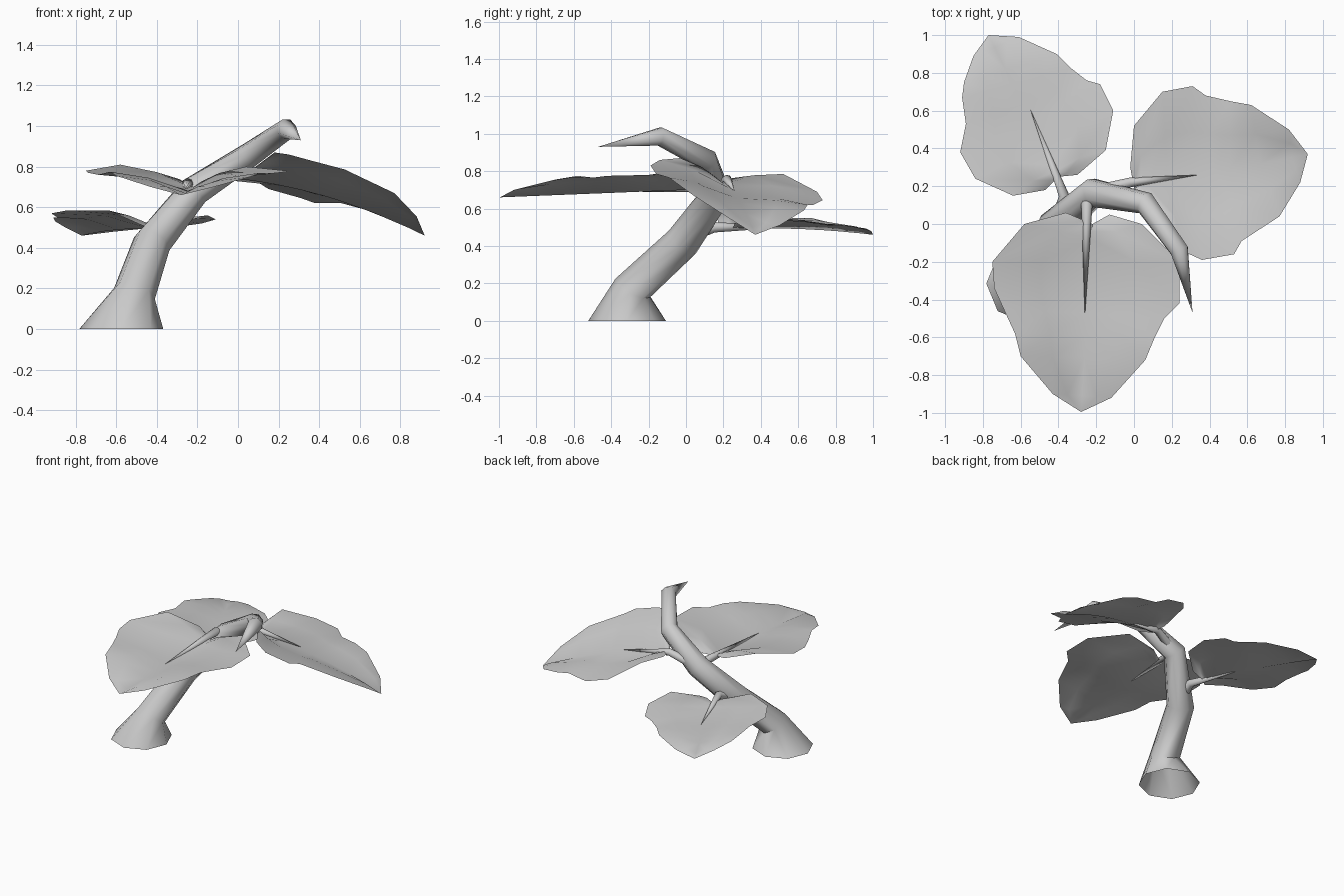
import bpy, bmesh, math
from mathutils import Vector as V

if "Cube" in bpy.data.objects:
    bpy.data.objects.remove(bpy.data.objects["Cube"])


def finish(name, bm, angle):
    me = bpy.data.meshes.new(name)
    bm.to_mesh(me)
    bm.free()
    ob = bpy.data.objects.new(name, me)
    bpy.context.collection.objects.link(ob)
    bpy.ops.object.select_all(action='DESELECT')
    bpy.context.view_layer.objects.active = ob
    ob.select_set(True)
    bpy.ops.object.shade_smooth_by_angle(angle=math.radians(angle))
    return ob


def tube(name, path, radii, sides=8, flat_base=False):
    """Tapered tube along a path; the last point is a pointed tip."""
    bm = bmesh.new()
    pts = [V(p) for p in path]
    rings = []
    side = V((1, 0, 0))
    for i, r in enumerate(radii):
        a = (pts[i] - pts[i - 1]).normalized() if i else V()
        t = (a + (pts[i + 1] - pts[i]).normalized()).normalized()
        if i == 0 and flat_base:
            t = V((0, 0, 1))
        side = (side - t * side.dot(t)).normalized()
        up = t.cross(side)
        rings.append([bm.verts.new(pts[i] + r * (side * math.cos(k * math.tau / sides)
                      + up * math.sin(k * math.tau / sides))) for k in range(sides)])
    for a, b in zip(rings, rings[1:]):
        for k in range(sides):
            j = (k + 1) % sides
            bm.faces.new((a[k], a[j], b[j], b[k]))
    tip = bm.verts.new(pts[-1])
    for k in range(sides):
        bm.faces.new((rings[-1][k], rings[-1][(k + 1) % sides], tip))
    return finish(name, bm, 60)


def leaf(name, base, tip, left, right, arch=0.0, bulge=0.02):
    """Single-sided leaf folded along its midrib, edges listed from base to tip."""
    bm = bmesh.new()
    base, tip = V(base), V(tip)
    axis = tip - base
    left, right = [V(p) for p in left], [V(p) for p in right]
    rib = []
    for l, r in zip(left, right):
        t = ((l + r) / 2 - base).dot(axis) / axis.length_squared
        t = max(0.04 * (len(rib) + 1), min(0.96, t))
        rib.append(bm.verts.new(base + axis * t + V((0, 0, arch * 4 * t * (1 - t)))))
    b, e = bm.verts.new(base), bm.verts.new(tip)
    for edge in (left, right):
        outer = [bm.verts.new(p) for p in edge]
        inner = [bm.verts.new((m.co + p) / 2 + V((0, 0, bulge))) for m, p in zip(rib, edge)]
        for near, far in ((rib, inner), (inner, outer)):
            for i in range(len(edge) - 1):
                bm.faces.new((near[i], near[i + 1], far[i + 1], far[i]))
            bm.faces.new((b, near[0], far[0]))
            bm.faces.new((e, far[-1], near[-1]))
    for f in bm.faces:
        f.normal_update()
        if f.normal.z < 0:
            f.normal_flip()
    return finish(name, bm, 60)


# Leaning trunk with flared open foot and pointed shoot
tube("trunk",
     [(-.575, -.315, 0), (-.51, -.285, .175), (-.425, -.02, .42), (-.215, .165, .68),
      (.06, .11, .86), (.24, -.14, .985), (.31, -.47, .93)],
     [.207, .105, .095, .08, .062, .052], flat_base=True)

# Leaf stalks
tube("front_stalk", [(-.24, .16, .65), (-.25, .10, .715), (-.26, -.49, .692)], [.04, .03])
tube("right_stalk", [(-.21, .17, .68), (-.02, .22, .755), (.34, .26, .693)], [.035, .026])
tube("back_stalk", [(-.40, .02, .46), (-.37, .15, .50), (-.55, .61, .505)], [.04, .028])

# Leaves
leaf("front_leaf", (-.22, 0, .70), (-.28, -.995, .66),
     [(-.36, .06, .74), (-.58, 0, .81), (-.75, -.2, .78), (-.74, -.34, .77),
      (-.69, -.45, .76), (-.63, -.58, .775), (-.6, -.7, .755), (-.43, -.9, .70)],
     [(-.13, .05, .72), (.04, 0, .80), (.24, -.2, .78), (.24, -.42, .775),
      (.16, -.5, .765), (.11, -.6, .77), (.06, -.72, .75), (-.12, -.92, .70)])
leaf("right_leaf", (0, .19, .74), (.92, .37, .46),
     [(-.02, .3, .75), (0, .52, .785), (.15, .7, .69), (.31, .73, .645),
      (.38, .68, .62), (.51, .65, .62), (.62, .63, .59), (.82, .5, .51)],
     [(.05, .12, .76), (.18, -.03, .87), (.25, -.14, .86), (.36, -.19, .83),
      (.53, -.16, .785), (.57, -.09, .765), (.77, .04, .67), (.88, .22, .555)], arch=.045)
leaf("back_leaf", (-.40, .25, .49), (-.77, 1, .46),
     [(-.47, .18, .51), (-.64, .15, .585), (-.84, .24, .585), (-.92, .38, .57),
      (-.89, .53, .55), (-.91, .67, .55), (-.9, .75, .53), (-.85, .89, .50)],
     [(-.3, .26, .52), (-.15, .39, .56), (-.11, .6, .54), (-.18, .74, .52),
      (-.25, .76, .51), (-.34, .83, .51), (-.41, .9, .50), (-.61, .99, .48)], arch=.015)
